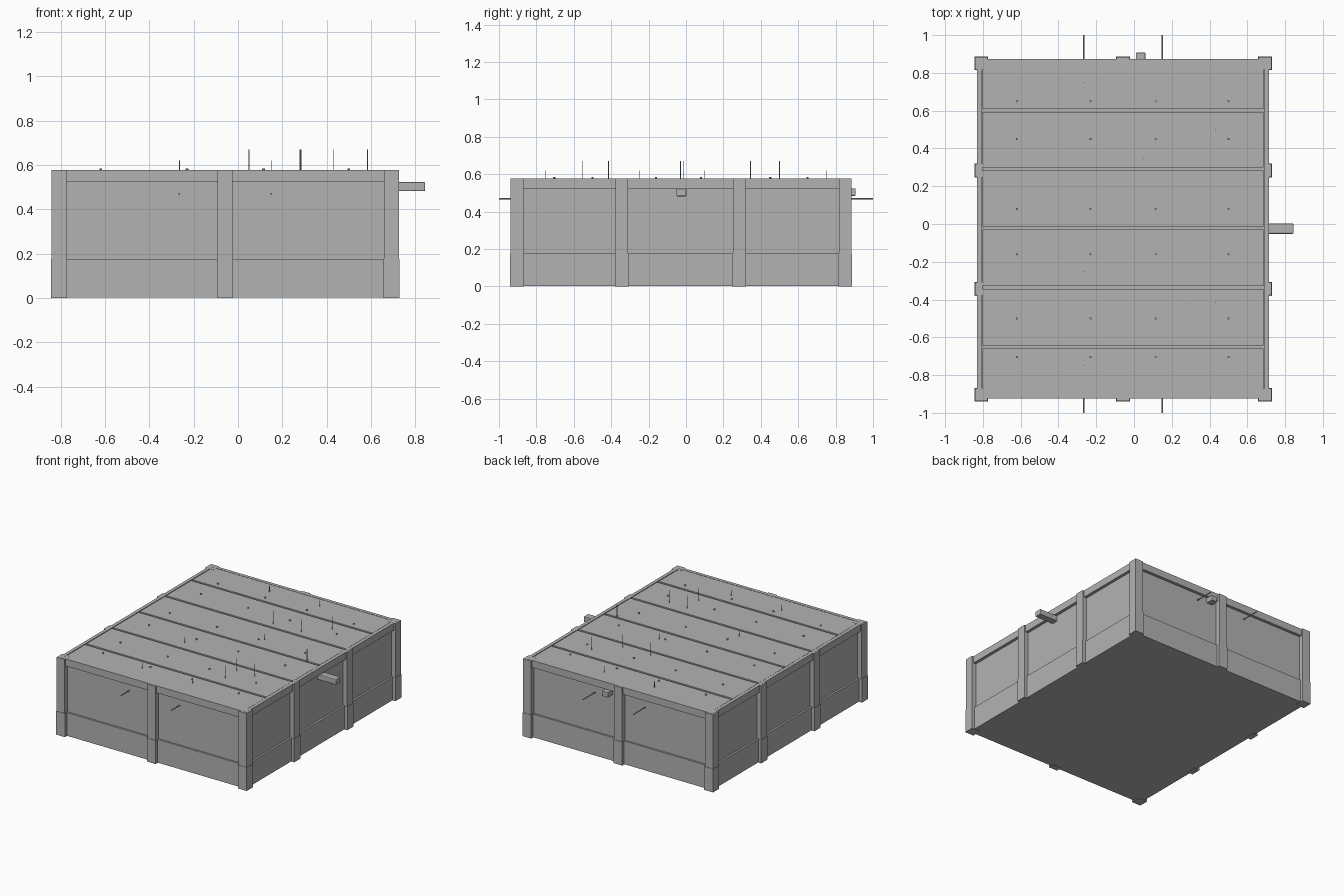
import bpy

cube = bpy.data.objects.get("Cube")
if cube:
    bpy.data.objects.remove(cube, do_unlink=True)

grey = bpy.data.materials.new("concrete grey")
grey.use_nodes = True
grey.diffuse_color = (0.45, 0.45, 0.45, 1)
grey.node_tree.nodes["Principled BSDF"].inputs["Base Color"].default_value = grey.diffuse_color

X0, X1, Y0, Y1 = -0.83, 0.715, -0.925, 0.873   # outer faces of the top beams
TOP, BEAM, DADO = 0.578, 0.525, 0.175


def box(name, x0, x1, y0, y1, z0, z1, bevel=0):
    bpy.ops.mesh.primitive_cube_add(
        size=1, location=((x0 + x1) / 2, (y0 + y1) / 2, (z0 + z1) / 2))
    ob = bpy.context.object
    ob.name = name
    ob.scale = (x1 - x0, y1 - y0, z1 - z0)
    bpy.ops.object.transform_apply(location=False, rotation=False, scale=True)
    ob.data.materials.append(grey)
    if bevel:
        mod = ob.modifiers.new("soft edges", "BEVEL")
        mod.width = bevel
        mod.segments = 2
    return ob


def inset_box(name, d, z0, z1):
    return box(name, X0 + d, X1 - d, Y0 + d, Y1 - d, z0, z1)


def rod(name, loc, radius, length, along_y=False):
    bpy.ops.mesh.primitive_cylinder_add(
        vertices=8, radius=radius, depth=length, location=loc,
        rotation=(1.5708 if along_y else 0, 0, 0))
    ob = bpy.context.object
    ob.name = name
    ob.data.materials.append(grey)
    bpy.ops.object.shade_smooth_by_angle()


# Walls, projecting plinth and roof base
inset_box("wall_core", 0.022, 0.004, BEAM)
inset_box("plinth", 0.008, 0.002, DADO)
inset_box("roof_base", 0.02, BEAM, TOP - 0.012)

# Edge beams around the roof
E = 0.025
for name, x0, x1, y0, y1 in (
        ("front_beam", X0, X1, Y0, Y0 + E), ("back_beam", X0, X1, Y1 - E, Y1),
        ("right_beam", X0, X0 + E, Y0 + E, Y1 - E), ("left_beam", X1 - E, X1, Y0 + E, Y1 - E)):
    box(name, x0, x1, y0, y1, BEAM, TOP)

# Roof slabs with narrow joints between them
joints = (-0.65, -0.335, -0.02, 0.29, 0.6)
starts = [Y0 + E] + [y + 0.008 for y in joints]
ends = [y - 0.008 for y in joints] + [Y1 - E]
for y0, y1 in zip(starts, ends):
    box("roof_slab", X0 + E + 0.004, X1 - E - 0.004, y0, y1, TOP - 0.02, TOP - 0.002)


# Pilasters with slightly thicker bases
def pilaster(name, x0, x1, y0, y1):
    box(name + "_base", x0, x1, y0, y1, 0, DADO)
    s = 0.003
    box(name + "_shaft", x0 + s, x1 - s, y0 + s, y1 - s, DADO, TOP - 0.001)


P, W = 0.015, 0.073
XL, XR, YF, YB = X0 - P, X1 + P, Y0 - P, Y1 + P
for y0 in (YF, -0.38, 0.247, YB - W):
    corner = y0 in (YF, YB - W)
    depth = W if corner else 0.045
    name = "corner_pilaster" if corner else "side_pilaster"
    pilaster(name, XL, XL + depth, y0, y0 + W)
    pilaster(name, XR - depth, XR, y0, y0 + W)
pilaster("front_pilaster", -0.095, -0.022, YF, YF + 0.045)
pilaster("back_pilaster", -0.095, -0.022, YB - 0.045, YB)

# Ducts leaving the side and the back
box("side_duct", X1 - 0.05, 0.845, -0.052, 0.002, 0.482, 0.524, 0.006)
box("back_duct", 0.01, 0.06, Y1 - 0.05, 0.907, 0.485, 0.524, 0.004)

# Horizontal rods through the front and back walls
for x in (-0.265, 0.15):
    rod("front_rod", (x, -0.94, 0.47), 0.004, 0.12, True)
    rod("back_rod", (x, 0.93, 0.47), 0.004, 0.14, True)

# Upright pins on the roof
tall = ((0.05, 0.345), (0.28, 0.345), (0.43, 0.5), (0.28, -0.415),
        (0.285, -0.555), (0.585, -0.015), (0.585, -0.03), (0.43, -0.415))
short = ((-0.265, 0.75), (0.15, 0.75), (-0.265, -0.25), (0.15, 0.1),
         (-0.265, -0.75), (0.15, -0.75))
for name, spots, height in (("tall_pin", tall, 0.67), ("short_pin", short, 0.62)):
    for x, y in spots:
        rod(name, (x, y, (0.56 + height) / 2), 0.002, height - 0.56)

# Small lifting studs on the slabs
for y in (-0.705, -0.5, -0.16, 0.08, 0.45, 0.65):
    for x in (-0.62, -0.23, 0.115, 0.5):
        rod("lifting_stud", (x, y, TOP), 0.006, 0.012)
